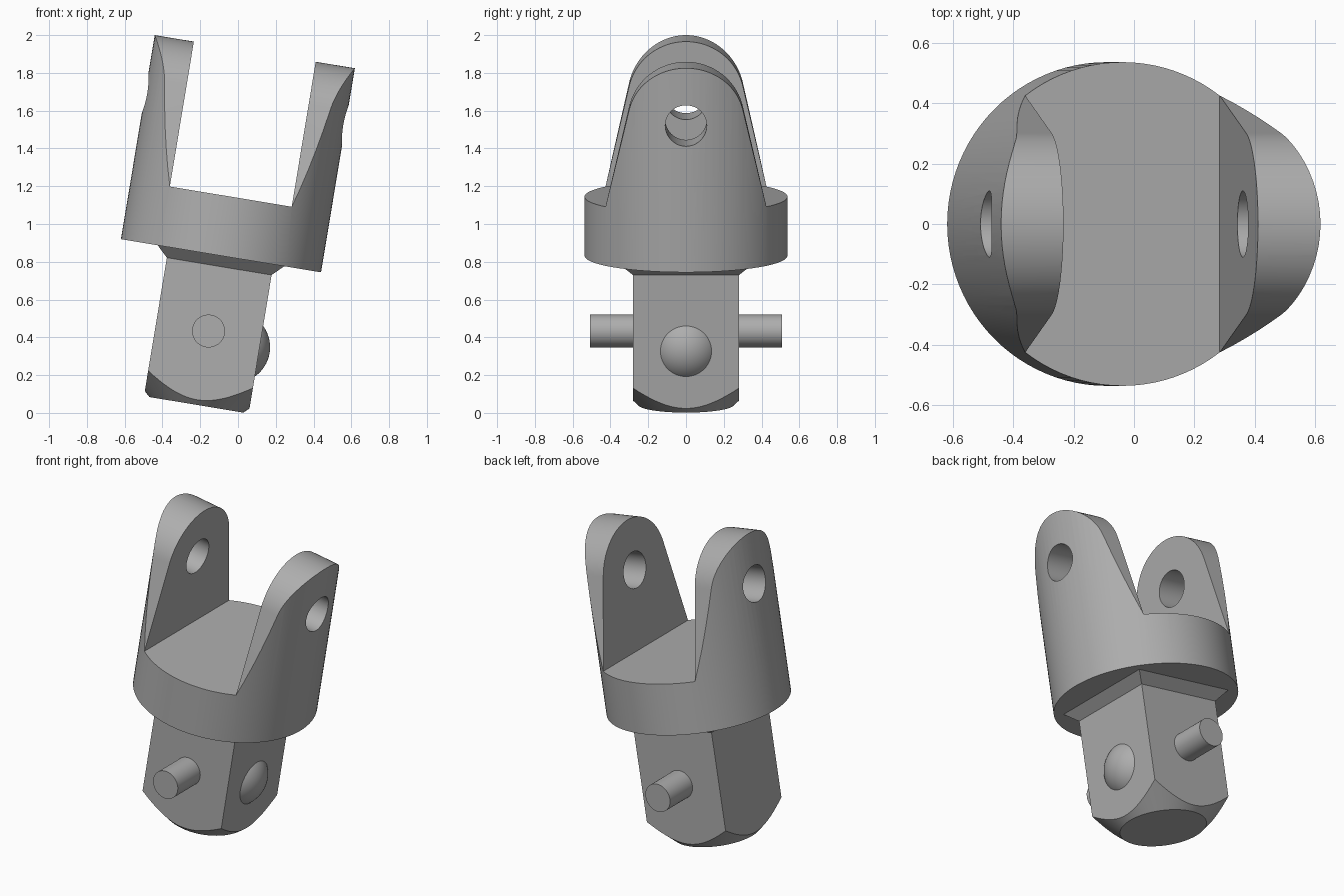
import bpy, bmesh, math
from mathutils import Matrix, Vector

if "Cube" in bpy.data.objects:
    bpy.data.objects.remove(bpy.data.objects["Cube"])

# The fitting is built upright (origin at the yoke underside), then tilted
TILT = Matrix.Translation((-0.09, 0, 0.832)) @ Matrix.Rotation(math.radians(9.4), 4, 'Y')

steel = bpy.data.materials.new("steel_grey")
steel.diffuse_color = (0.42, 0.42, 0.42, 1)
steel.use_nodes = True
steel.node_tree.nodes["Principled BSDF"].inputs["Base Color"].default_value = steel.diffuse_color


def make(name, bm):
    bmesh.ops.recalc_face_normals(bm, faces=bm.faces)
    me = bpy.data.meshes.new(name)
    bm.to_mesh(me)
    bm.free()
    me.materials.append(steel)
    ob = bpy.data.objects.new(name, me)
    bpy.context.collection.objects.link(ob)
    return ob


def cone(name, r1, r2, z1, z2, segs=96, axis=None, offset=(0, 0, 0)):
    """Frustum along z, or turned to x / y."""
    bm = bmesh.new()
    m = Matrix.Translation(offset)
    if axis == 'X':
        m = m @ Matrix.Rotation(math.pi / 2, 4, 'Y')
    elif axis == 'Y':
        m = m @ Matrix.Rotation(math.pi / 2, 4, 'X')
    m = m @ Matrix.Translation((0, 0, (z1 + z2) / 2))
    bmesh.ops.create_cone(bm, cap_ends=True, segments=segs, radius1=r1,
                          radius2=r2, depth=z2 - z1, matrix=m)
    return make(name, bm)


def prism(name, points, x):
    """Outline in y,z extruded from -x to x."""
    bm = bmesh.new()
    f = bm.faces.new([bm.verts.new((-x, y, z)) for y, z in points])
    out = bmesh.ops.extrude_face_region(bm, geom=[f])['geom']
    bmesh.ops.translate(bm, vec=(2 * x, 0, 0),
                        verts=[v for v in out if isinstance(v, bmesh.types.BMVert)])
    return make(name, bm)


def cut(ob, tool, op):
    mod = ob.modifiers.new("cut", 'BOOLEAN')
    mod.operation, mod.object, mod.solver = op, tool, 'EXACT'
    bpy.context.view_layer.objects.active = ob
    bpy.ops.object.modifier_apply(modifier=mod.name)
    bpy.data.objects.remove(tool)


# Yoke: round body trimmed to two tapered, round-topped arms
BASE, EYE, TIP, R = 0.317, 0.786, 0.309, 0.537
foot = Vector((0.426, BASE))
to_eye = Vector((0, EYE)) - foot
a0 = math.atan2(to_eye.y, to_eye.x) - math.asin(TIP / to_eye.length) - math.pi / 2
arc = [a0 + (math.pi - 2 * a0) * i / 40 for i in range(41)]
outline = [(-0.7, BASE), (-0.7, -0.1), (0.7, -0.1), (0.7, BASE), tuple(foot)]
outline += [(TIP * math.cos(a), EYE + TIP * math.sin(a)) for a in arc]
outline.append((-foot.x, BASE))

yoke = cone("yoke", R, R, 0, 1.2)
cut(yoke, prism("arm_outline", outline, 0.8), 'INTERSECT')
cut(yoke, prism("slot", [(-0.8, BASE), (0.8, BASE), (0.8, 1.4), (-0.8, 1.4)], 0.327), 'DIFFERENCE')
cut(yoke, cone("eye_hole", 0.11, 0.11, -0.8, 0.8, 48, 'X', (0, 0, EYE)), 'DIFFERENCE')

# Square shank with flared collar, its end turned to a cone
bm = bmesh.new()
rings = []
for h, z in ((0.281, -0.8), (0.281, -0.057), (0.34, 0.0), (0.34, 0.05)):
    rings.append([bm.verts.new((sx * h, sy * h, z))
                  for sx, sy in ((-1, -1), (1, -1), (1, 1), (-1, 1))])
for lo, hi in zip(rings, rings[1:]):
    for i in range(4):
        j = (i + 1) % 4
        bm.faces.new((lo[i], lo[j], hi[j], hi[i]))
bm.faces.new(rings[0])
bm.faces.new(rings[-1])
shank = make("shank", bm)
cut(shank, cone("end_cone", 0.252, 0.252 + 0.9 * 1.066, -0.8, 0.1), 'INTERSECT')

# Cross pin through the shank
pin = cone("cross_pin", 0.087, 0.087, -0.507, 0.507, 48, 'Y', (0, 0, -0.404))

# Detent ball bulging from one shank face
bm = bmesh.new()
bmesh.ops.create_uvsphere(bm, u_segments=48, v_segments=32, radius=0.19,
                          matrix=Matrix.Translation((0.148, 0, -0.466))
                          @ Matrix.Rotation(math.pi / 2, 4, 'Y'))
bmesh.ops.bisect_plane(bm, geom=bm.verts[:] + bm.edges[:] + bm.faces[:],
                       plane_co=(0.27, 0, 0), plane_no=(1, 0, 0), clear_inner=True)
ball = make("detent_ball", bm)

# Tilt everything and smooth the round faces
for ob in (yoke, shank, pin, ball):
    ob.data.transform(TILT)
    bpy.ops.object.select_all(action='DESELECT')
    ob.select_set(True)
    bpy.context.view_layer.objects.active = ob
    bpy.ops.object.shade_smooth_by_angle(angle=math.radians(25))
